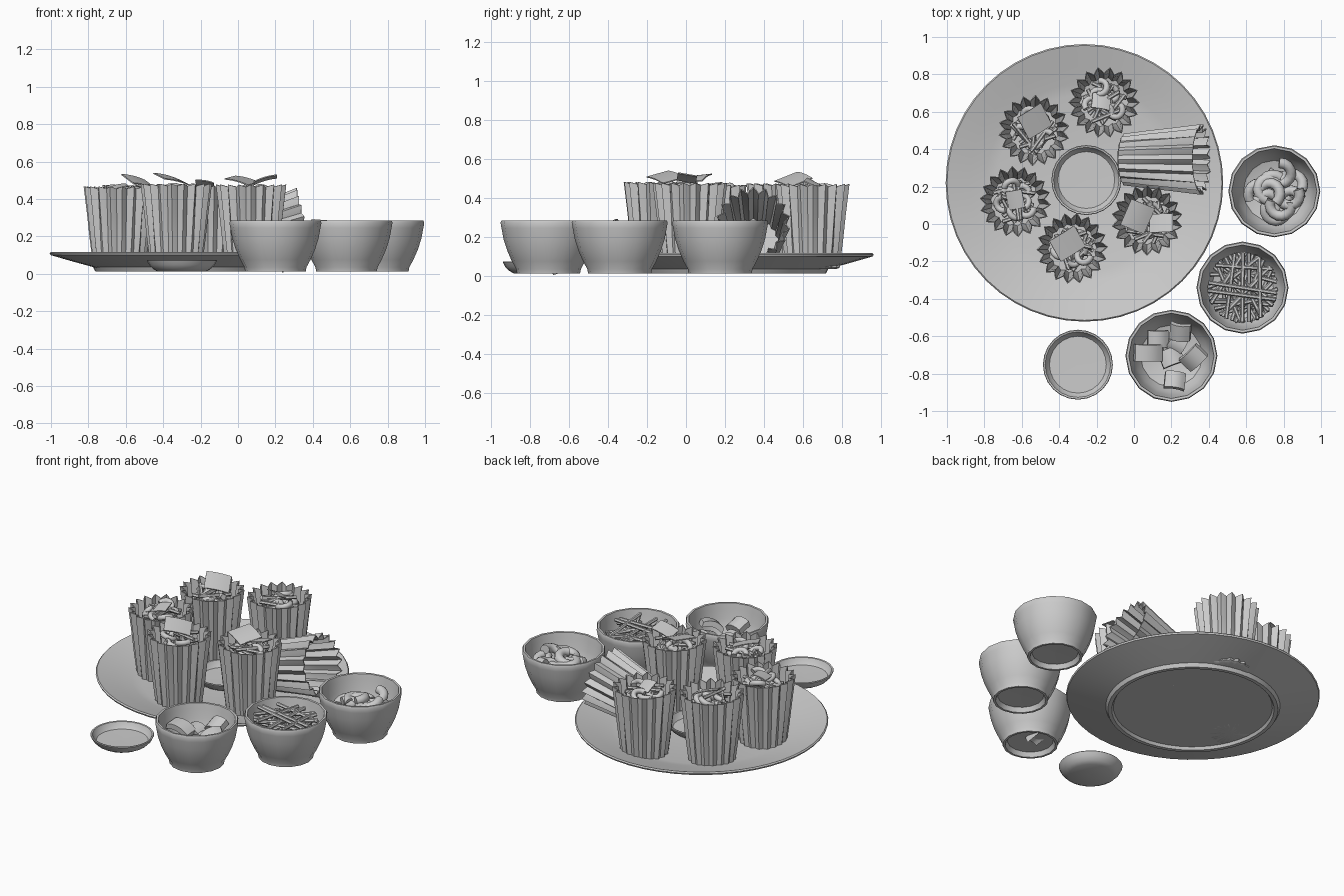
import bpy, bmesh, math, random
from math import sin, cos, pi, radians
from mathutils import Matrix, Vector, Euler

if "Cube" in bpy.data.objects:
    bpy.data.objects.remove(bpy.data.objects["Cube"])

random.seed(7)


def finish(name, bm, angle=40, loc=(0, 0, 0), rot=(0, 0, 0)):
    bmesh.ops.remove_doubles(bm, verts=bm.verts, dist=1e-5)
    bmesh.ops.recalc_face_normals(bm, faces=bm.faces)
    me = bpy.data.meshes.new(name)
    bm.to_mesh(me)
    bm.free()
    ob = bpy.data.objects.new(name, me)
    bpy.context.collection.objects.link(ob)
    ob.location, ob.rotation_euler = loc, rot
    bpy.ops.object.select_all(action='DESELECT')
    ob.select_set(True)
    bpy.context.view_layer.objects.active = ob
    bpy.ops.object.shade_smooth_by_angle(angle=radians(angle))
    return ob


def lathe(name, rings, n, loc, rot=(0, 0, 0), flutes=0):
    """Revolve rings of (radius, z, flute depth, rim wave) about z."""
    bm = bmesh.new()
    rows = []
    for ring in rings:
        r, z, amp, wave = (tuple(ring) + (0, 0))[:4]
        row = []
        for i in range(n):
            a = 2 * pi * i / n
            w = cos(flutes * a) if flutes else 0
            row.append(bm.verts.new(((r + amp * w) * cos(a), (r + amp * w) * sin(a), z + wave * w)))
        rows.append(row)
    for lo, hi in zip(rows, rows[1:]):
        for i in range(n):
            j = (i + 1) % n
            bm.faces.new((lo[i], lo[j], hi[j], hi[i]))
    bm.faces.new(rows[0])
    bm.faces.new(rows[-1])
    return finish(name, bm, 40, loc, rot)


def tubes(name, paths, radius, sides=1):
    """Round strands along point paths, joined as one mesh."""
    cu = bpy.data.curves.new(name, 'CURVE')
    cu.dimensions = '3D'
    cu.bevel_depth, cu.bevel_resolution, cu.use_fill_caps = radius, sides, True
    for pts in paths:
        sp = cu.splines.new('POLY')
        sp.points.add(len(pts) - 1)
        for p, co in zip(sp.points, pts):
            p.co = (*co, 1)
    ob = bpy.data.objects.new(name, cu)
    bpy.context.collection.objects.link(ob)
    bpy.ops.object.select_all(action='DESELECT')
    ob.select_set(True)
    bpy.context.view_layer.objects.active = ob
    bpy.ops.object.convert(target='MESH')
    bpy.ops.object.shade_smooth_by_angle(angle=radians(50))


def slab(name, loc, w, d, t, bend, rot):
    """Square piece, arched across its width."""
    bm = bmesh.new()
    xs = [-1 + i / 3 for i in range(7)]
    prof = [(x * w / 2, bend * (1 - x * x)) for x in xs]
    outline = prof + [(x, z - t) for x, z in reversed(prof)]
    face = bm.faces.new([bm.verts.new((x, -d / 2, z)) for x, z in outline])
    ext = bmesh.ops.extrude_face_region(bm, geom=[face])
    bmesh.ops.translate(bm, vec=(0, d, 0),
                        verts=[v for v in ext['geom'] if isinstance(v, bmesh.types.BMVert)])
    finish(name, bm, 30, loc, [radians(a) for a in rot])


def sticks(c, z0, z1, spread, length, count):
    out = []
    for k in range(count):
        a = random.uniform(0, 2 * pi)
        b = a + pi / 2
        off = random.uniform(-spread, spread)
        half = min(length / 2, math.sqrt(max(1.7 * spread * 1.7 * spread - off * off, 0.001)))
        mid = Vector((c[0] + off * cos(b), c[1] + off * sin(b), z0 + (z1 - z0) * (k + 0.5) / count))
        d = Vector((cos(a), sin(a), random.uniform(-0.15, 0.15))) * half
        out.append([mid - d, mid + d])
    return out


def curl(center, r, sweep, tilt):
    m = Euler((random.uniform(-tilt, tilt), random.uniform(-tilt, tilt), random.uniform(0, 6.3))).to_matrix()
    return [Vector(center) + m @ Vector((r * cos(sweep * i / 9), r * sin(sweep * i / 9), 0)) for i in range(10)]


# Large plate with foot ring
PC = (-0.265, 0.22)
lathe("plate", [(0.002, 0.03), (0.465, 0.03), (0.475, 0.013), (0.498, 0.013), (0.51, 0.036),
                (0.62, 0.066), (0.738, 0.1), (0.742, 0.11), (0.735, 0.117), (0.62, 0.085),
                (0.53, 0.06), (0.47, 0.047), (0.002, 0.045)], 48, (*PC, 0))

# Small dishes: one on the plate, one on the table
DISH = [(0.002, 0.003), (0.13, 0), (0.155, 0.014), (0.175, 0.035), (0.187, 0.058), (0.184, 0.062),
        (0.175, 0.06), (0.165, 0.038), (0.152, 0.022), (0.002, 0.02)]
lathe("centre_dish", DISH, 24, (-0.255, 0.235, 0.046))
lathe("side_dish", DISH, 24, (-0.3, -0.752, 0.012))

# Fluted cups
CUP = [(0.002, 0), (0.118, 0, 0.003), (0.134, 0.008, 0.006), (0.149, 0.15, 0.009), (0.16, 0.28, 0.012),
       (0.175, 0.43, 0.016, 0.006), (0.168, 0.43, 0.016, 0.006), (0.152, 0.28, 0.012),
       (0.141, 0.15, 0.009), (0.126, 0.02, 0.005), (0.002, 0.02)]
cups = [(-0.16, 0.65, 0.034), (-0.535, 0.5, 0.038), (-0.635, 0.12, 0.03),
        (-0.33, -0.13, 0.045), (0.07, 0.02, 0.04)]
for i, (x, y, z) in enumerate(cups):
    lathe(f"cup_{i + 1}", CUP, 72, (x, y, z), (0, 0, 0.13 * i), 18)
    # Mixed filling
    tubes(f"cup_{i + 1}_sticks", sticks((x, y), z + 0.34, z + 0.42, 0.08, 0.2, 14), 0.011)
    curls = []
    for k in range(7):
        a, r = 2.4 * k, 0.035 + 0.008 * k
        curls.append(curl((x + r * cos(a), y + r * sin(a), z + 0.385 + 0.004 * k), 0.038, 3.6, 0.5))
    tubes(f"cup_{i + 1}_curls", curls, 0.017, 2)
lathe("fallen_cup", CUP, 72, (-0.058, 0.345, 0.162), (0, radians(75), 0), 18)

# Thin square slices on top of the cups
for i, (x, y, z, w, d, rot) in enumerate([
        (-0.175, 0.655, 0.475, 0.1, 0.09, (-28, 8, -10)), (-0.53, 0.55, 0.495, 0.15, 0.14, (20, 12, 32)),
        (-0.635, 0.13, 0.465, 0.09, 0.1, (8, -14, 10)), (-0.355, -0.105, 0.508, 0.16, 0.13, (14, 12, 32)),
        (0.02, 0.04, 0.5, 0.14, 0.15, (6, 14, -22)), (0.145, 0.005, 0.505, 0.13, 0.1, (-10, -16, 3))]):
    slab(f"slice_{i + 1}", (x, y, z), w, d, 0.006, 0.006, rot)

# Three round bowls
BOWL = [(0.002, 0.045), (0.135, 0.04), (0.148, 0.012), (0.162, 0.012), (0.166, 0.035), (0.188, 0.075),
        (0.212, 0.13), (0.231, 0.19), (0.241, 0.245), (0.246, 0.272), (0.241, 0.285), (0.228, 0.284),
        (0.222, 0.25), (0.212, 0.19), (0.195, 0.13), (0.165, 0.08), (0.1, 0.06), (0.002, 0.057)]
bowls = [(0.75, 0.175), (0.58, -0.34), (0.2, -0.705)]
for i, (x, y) in enumerate(bowls):
    lathe(f"bowl_{i + 1}", BOWL, 16, (x, y, 0))

# Thick curls in the first bowl
x, y = bowls[0]
paths = []
for k in range(14):
    a, r = 2.4 * k, (0.03, 0.08, 0.1)[k % 3]
    paths.append(curl((x + r * cos(a), y + r * sin(a), 0.15 + 0.006 * k), 0.06, 3.9, 0.3))
tubes("thick_curls", paths, 0.028, 3)

# Thin sticks in the second bowl
tubes("thin_sticks", sticks(bowls[1], 0.12, 0.27, 0.11, 0.37, 46), 0.011, 1)

# Arched chunks in the third bowl
for i, (x, y, z, w, rot) in enumerate([
        (0.13, -0.615, 0.17, 0.11, (5, 8, 0)), (0.245, -0.58, 0.22, 0.11, (25, -10, -8)),
        (0.08, -0.69, 0.2, 0.15, (4, 14, 0)), (0.2, -0.71, 0.15, 0.12, (-8, 5, 20)),
        (0.315, -0.72, 0.22, 0.13, (12, -22, 42)), (0.22, -0.835, 0.2, 0.11, (-18, 6, -8)),
        (0.23, -0.64, 0.15, 0.1, (10, 0, 60)), (0.2, -0.66, 0.06, 0.09, (20, 12, 15))]):
    slab(f"chunk_{i + 1}", (x, y, z), w, 0.09, 0.035, 0.022, rot)
